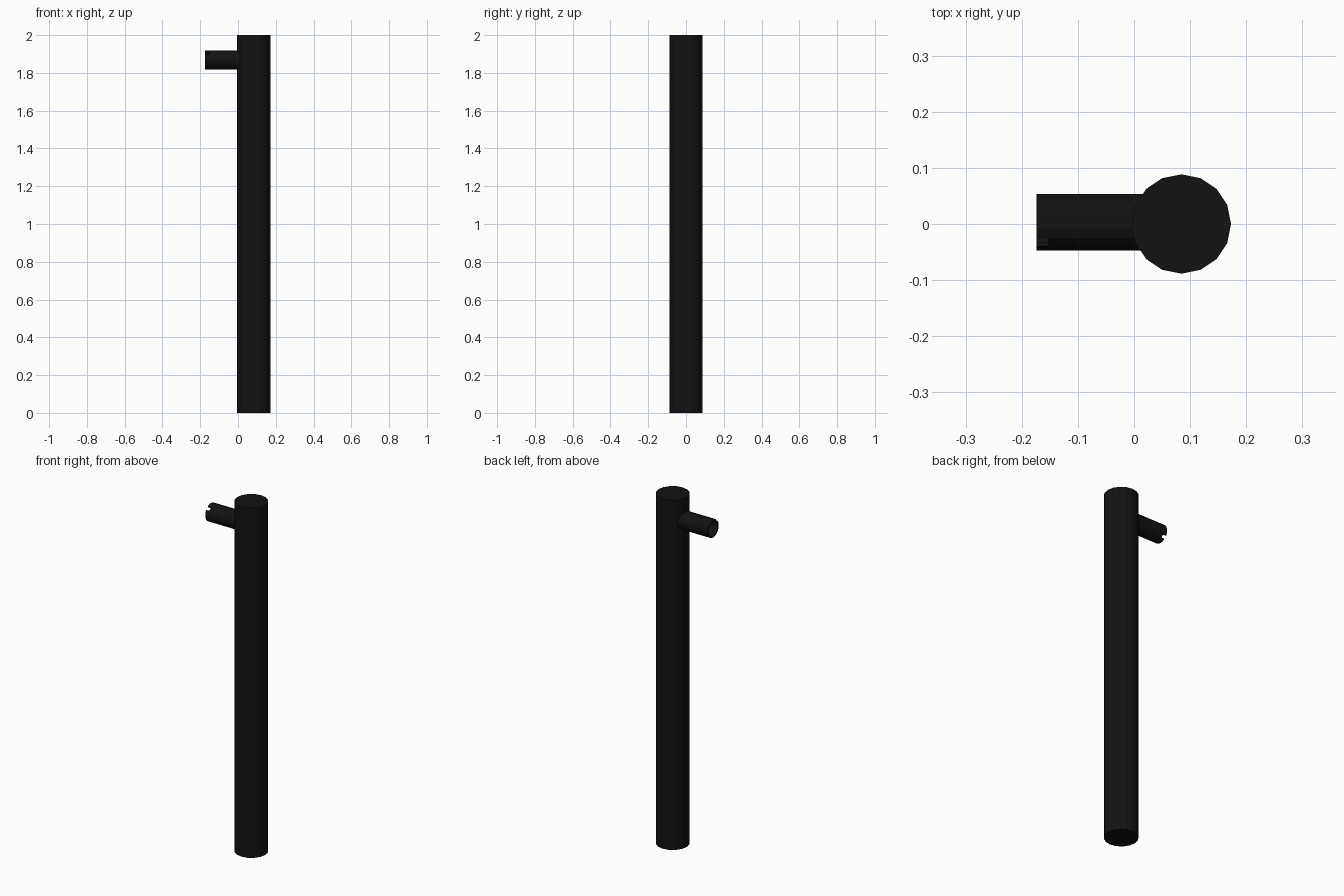
import bpy, bmesh
from math import cos, sin, pi

if "Cube" in bpy.data.objects:
    bpy.data.objects.remove(bpy.data.objects["Cube"])

SIDES = 16
black = bpy.data.materials.new("black")
black.diffuse_color = (0.006, 0.006, 0.006, 1)
black.use_nodes = True
black.node_tree.nodes["Principled BSDF"].inputs["Base Color"].default_value = black.diffuse_color


def finish(bm, name):
    bmesh.ops.recalc_face_normals(bm, faces=bm.faces)
    me = bpy.data.meshes.new(name)
    bm.to_mesh(me)
    bm.free()
    me.materials.append(black)
    ob = bpy.data.objects.new(name, me)
    bpy.context.collection.objects.link(ob)
    return ob


# upright pole: capped 16-sided cylinder
bm = bmesh.new()
bmesh.ops.create_cone(bm, cap_ends=True, segments=SIDES, radius1=0.0885,
                      radius2=0.0885, depth=2)
finish(bm, "pole").location = (0.0845, 0, 1)

# side spout: short tube along -x, hollow end with two opposite notches
CY, CZ = 0.003, 1.868
bm = bmesh.new()


def ring(x, r):
    # angle measured from the front (-y) upwards, flats on the axes
    return [bm.verts.new((x, CY - r * cos(a), CZ + r * sin(a)))
            for a in ((i + 0.5) * 2 * pi / SIDES for i in range(SIDES))]


# outer wall, rim and inner wall, from the pole round into the recess
profile = [(0.02, 0.051), (-0.153, 0.051), (-0.174, 0.051),
           (-0.174, 0.042), (-0.153, 0.042), (-0.115, 0.042)]
rings = [ring(x, r) for x, r in profile]
notches = (1, 1 + SIDES // 2)
for i in range(SIDES):
    j = (i + 1) % SIDES
    for k in range(5):
        if i in notches and k in (1, 2, 3):
            continue
        a, b = rings[k], rings[k + 1]
        bm.faces.new((a[i], a[j], b[j], b[i]))
    if i in notches:
        # notch floor and its two side walls
        bm.faces.new((rings[1][i], rings[1][j], rings[4][j], rings[4][i]))
        for n in (i, j):
            bm.faces.new([rings[k][n] for k in (1, 2, 3, 4)])
bm.faces.new(rings[0])
bm.faces.new(rings[5])
finish(bm, "side_spout")
